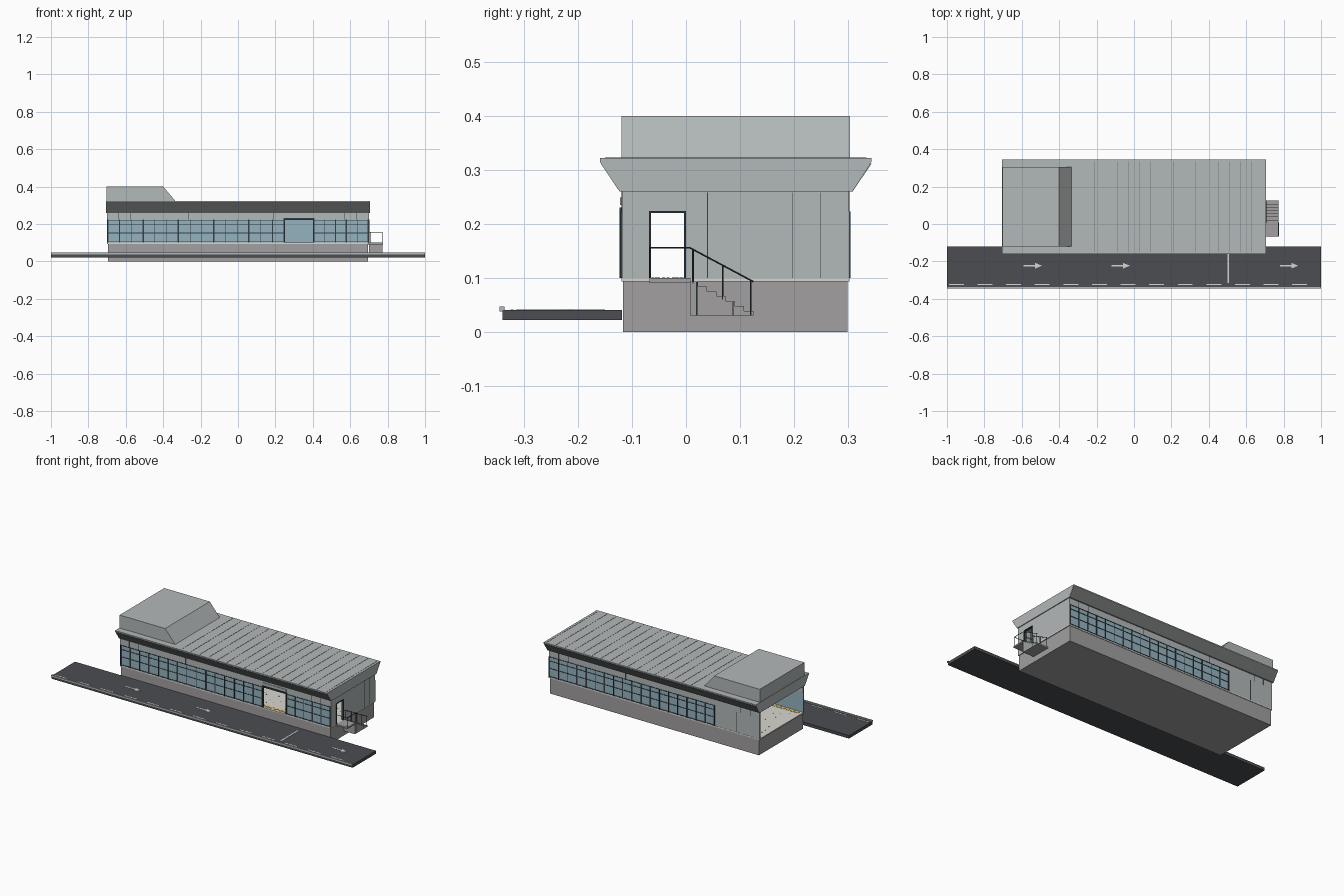
import bpy, bmesh, math, random
from mathutils import Vector

if "Cube" in bpy.data.objects:
    bpy.data.objects.remove(bpy.data.objects["Cube"])
random.seed(3)

def mat(name, r, g, b):
    m = bpy.data.materials.new(name)
    m.diffuse_color = (r, g, b, 1)
    m.use_nodes = True
    m.node_tree.nodes["Principled BSDF"].inputs["Base Color"].default_value = m.diffuse_color
    return m

ROAD = mat("asphalt", .07, .075, .085)
GLASS = mat("glass", .30, .45, .52)
DARK = mat("dark_metal", .035, .05, .06)
WALL = mat("wall_panel", .45, .48, .48)
BASE = mat("concrete", .36, .35, .35)
PAINT = mat("paint", .65, .68, .67)
FLOOR = mat("floor_tile", .68, .67, .63)
YELLOW = mat("tactile_yellow", .8, .5, .05)
SHADE = mat("shaded_panel", .2, .21, .21)

def finish(name, bm, m):
    bmesh.ops.recalc_face_normals(bm, faces=bm.faces)
    me = bpy.data.meshes.new(name)
    bm.to_mesh(me)
    bm.free()
    me.materials.append(m)
    ob = bpy.data.objects.new(name, me)
    bpy.context.collection.objects.link(ob)
    return ob

def boxes(name, items, m):
    """One object from boxes given as (x0, x1, y0, y1, z0, z1)."""
    bm = bmesh.new()
    for x0, x1, y0, y1, z0, z1 in items:
        vs = bmesh.ops.create_cube(bm, size=1)["verts"]
        for v in vs:
            v.co = Vector((x0 + (v.co.x + .5) * (x1 - x0),
                           y0 + (v.co.y + .5) * (y1 - y0),
                           z0 + (v.co.z + .5) * (z1 - z0)))
    return finish(name, bm, m)

def prism(name, pts, axis, a, b, m):
    """Extrude a 2D profile along an axis from a to b."""
    place = {"x": lambda p, t: (t, p[0], p[1]),
             "y": lambda p, t: (p[0], t, p[1]),
             "z": lambda p, t: (p[0], p[1], t)}[axis]
    bm = bmesh.new()
    f = bm.faces.new([bm.verts.new(place(p, a)) for p in pts])
    ext = bmesh.ops.extrude_face_region(bm, geom=[f])["geom"]
    d = Vector(place((0, 0), b - a))
    bmesh.ops.translate(bm, vec=d, verts=[v for v in ext if isinstance(v, bmesh.types.BMVert)])
    return finish(name, bm, m)

def tubes(name, segs, r, m):
    """Round bars between pairs of points."""
    bm = bmesh.new()
    for p, q in segs:
        p, q = Vector(p), Vector(q)
        d = q - p
        vs = bmesh.ops.create_cone(bm, segments=8, radius1=r, radius2=r, depth=d.length, cap_ends=True)["verts"]
        bmesh.ops.rotate(bm, verts=vs, matrix=d.to_track_quat("Z", "Y").to_matrix())
        bmesh.ops.translate(bm, verts=vs, vec=(p + q) / 2)
    return finish(name, bm, m)

YF, YB = -.119, .302          # front and back wall planes
DX0, DX1 = .247, .405         # front door opening

# Road, curb and painted markings
boxes("road", [(-1, 1, -.34, YF, .022, .04)], ROAD)
boxes("road_curb", [(-1, 1, -.346, -.337, .038, .047)], WALL)
boxes("lane_dashes", [(x, x + .08, -.326, -.32, .0395, .041)
                      for x in [-.99 + .153 * i for i in range(13)]], PAINT)
boxes("stop_line", [(.5, .509, -.315, -.15, .0395, .041)], PAINT)
for i, x in enumerate((-.54, -.07, .83)):
    prism(f"road_arrow_{i}", [(x - .05, -.227), (x + .012, -.227), (x + .012, -.238), (x + .048, -.223),
                              (x + .012, -.208), (x + .012, -.219), (x - .05, -.219)],
          "z", .0395, .041, PAINT)

# Platform base and floor
boxes("base", [(-.695, .695, -.117, .30, 0, .093)], BASE)
boxes("floor_slab", [(-.70, .70, YF - .001, YB + .001, .093, .1)], FLOOR)
boxes("tactile_strip", [(-.68 + .03 * i, -.658 + .03 * i, -.105, -.09, .099, .1015) for i in range(45)], YELLOW)
boxes("floor_studs", [(x, x + .004, y, y + .004, .099, .1012) for x, y in
                      [(random.uniform(-.68, .67), random.uniform(-.08, .28)) for _ in range(150)]], DARK)

# Glazed walls: panes
PX0, PX1 = -.70, .695
BX0 = -.40                    # back glazing starts here
boxes("front_glass", [(PX0, DX0, YF, YF + .004, .1, .222), (DX1, PX1, YF, YF + .004, .1, .222)], GLASS)
boxes("back_glass", [(BX0, PX1, YB - .004, YB, .1, .222)], GLASS)

# Mullions and rails
def frame(name, y, runs):
    items = []
    for x0, x1 in runs:
        n = max(1, round((x1 - x0) / .062))
        for i in range(n + 1):
            x = x0 + (x1 - x0) * i / n
            w = .004 if i % 3 == 0 else .0018
            items.append((x - w, x + w, y - .003, y + .003, .1, .223))
        for z in (.104, .152, .196, .221):
            items.append((x0, x1, y - .0025, y + .0025, z - .0015, z + .0015))
    return boxes(name, items, DARK)

frame("front_mullions", YF, [(PX0 + .004, DX0), (DX1, PX1)])
frame("back_mullions", YB, [(BX0, PX1)])
boxes("front_door_frame", [(DX0 - .004, DX0 + .003, YF - .004, YF + .008, .1, .228),
                           (DX1 - .003, DX1 + .004, YF - .004, YF + .008, .1, .228),
                           (DX0 - .004, DX1 + .004, YF - .004, YF + .008, .222, .231)], DARK)

# Solid wall panels above and around the glazing
boxes("front_header", [(-.70, .70, YF, YF + .008, .222, .262)], WALL)
boxes("back_header", [(-.70, .70, YB - .008, YB, .222, .262)], WALL)
boxes("back_solid_wall", [(-.70, BX0, YB - .008, YB, .1, .222)], WALL)
boxes("back_wall_joint", [(-.552, -.548, YB - .001, YB + .001, .1, .222)], DARK)
boxes("header_joints", [(x - .0012, x + .0012, y - .001, y + .001, .223, .26)
                        for y in (YF, YB) for x in (-.64, -.575, -.265, .19, .57, .635)], DARK)
boxes("front_sign_strip", [(DX0, DX1, YF - .003, YF, .235, .249)], WALL)
boxes("right_wall", [(.692, .70, YF, -.067, .1, .262), (.692, .70, -.002, YB, .1, .262),
                     (.692, .70, -.067, -.002, .222, .262)], WALL)
boxes("right_wall_joints", [(.6995, .7007, y - .0007, y + .0007, .1, .258) for y in (.04, .197, .25)], DARK)
boxes("side_door_frame", [(.689, .703, -.069, -.065, .1, .224), (.689, .703, -.004, 0, .1, .224),
                          (.689, .703, -.069, 0, .22, .224)], DARK)

# Flared roof with dark sloping fascia below the lip
prism("roof", [(YF - .003, .26), (YF - .038, .312), (YF - .041, .315), (YF - .041, .322), (YB + .042, .322),
               (YB + .042, .315), (YB + .039, .312), (YB + .006, .26)], "x", -.705, .705, WALL)
for name, s, y0 in (("front_fascia", -1, YF - .003), ("back_fascia", 1, YB + .006)):
    prism(name, [(y0 + s * .001, .26), (y0 + s * .036, .312), (y0 + s * .033, .312), (y0 - s * .002, .26)],
          "x", -.704, .704, SHADE)
boxes("roof_seams", [(x - .001, x + .001, -.15, .335, .3215, .323)
                     for x in [-.27 + .06 * i for i in range(17)]], SHADE)

# Rooftop box with a sloping end
prism("roof_box", [(-.703, .32), (-.703, .40), (-.40, .40), (-.332, .32)], "y", -.12, .304, WALL)

# Side landing and stair
N = 7
steps = [(.007, .093)]
for i in range(N):
    y = .022 + .103 * i / (N - 1)
    z = .093 - .063 * (i + 1) / N
    steps += [(y, steps[-1][1]), (y, z)]
steps = steps[:-1] + [(.125, .03), (.007, .03)]
prism("stair", steps, "x", .70, .772, BASE)
boxes("landing", [(.695, .775, -.068, .008, .091, .1)], BASE)

# Stair handrails
for i, x in enumerate((.706, .771)):
    segs = [((x, .007, .156), (x, .125, .093))]
    segs += [((x, y, z0), (x, y, z1)) for y, z0, z1 in
             ((.013, .09, .153), (.068, .06, .124), (.12, .03, .096))]
    if x > .75:
        segs += [((x, -.068, .156), (x, .007, .156)), ((x, -.066, .098), (x, -.066, .156))]
        segs += [((x, .02, .03), (x, .02, .092)), ((x, .087, .03), (x, .087, .055))]
    tubes(f"handrail_{i}", segs, .0015, DARK)
tubes("landing_rail", [((.703, -.066, .156), (.771, -.066, .156))], .0015, DARK)
